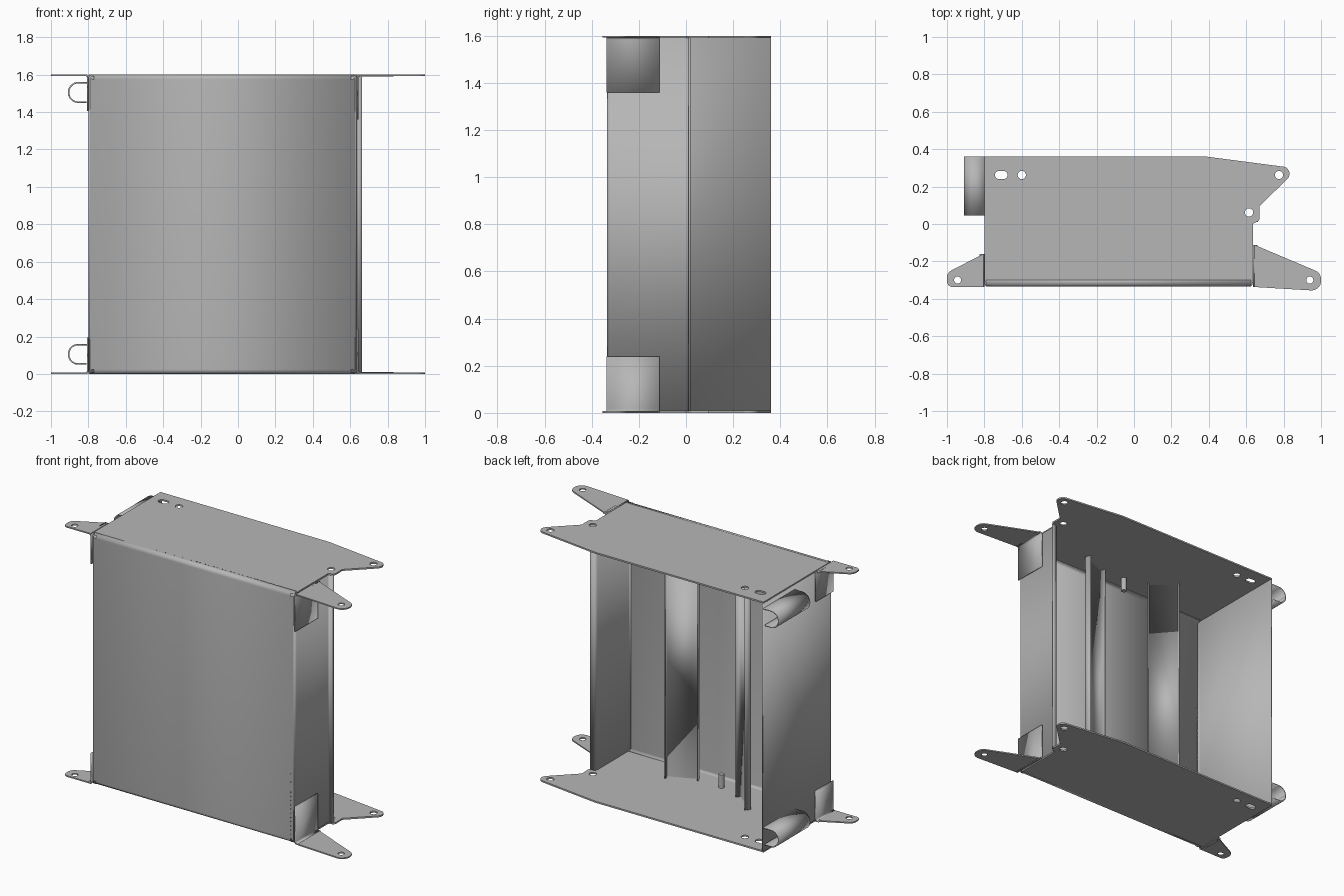
import bpy, bmesh, math
from mathutils import Vector

if "Cube" in bpy.data.objects:
    bpy.data.objects.remove(bpy.data.objects["Cube"], do_unlink=True)

HEIGHT, SHEET = 1.6, 0.01

steel = bpy.data.materials.new("sheet_grey")
steel.use_nodes = True
steel.diffuse_color = (0.47, 0.47, 0.47, 1)
steel.node_tree.nodes["Principled BSDF"].inputs["Base Color"].default_value = (0.47, 0.47, 0.47, 1)


def add(name, mesh):
    ob = bpy.data.objects.new(name, mesh)
    bpy.context.collection.objects.link(ob)
    mesh.materials.clear()
    mesh.materials.append(steel)
    bpy.ops.object.select_all(action='DESELECT')
    ob.select_set(True)
    bpy.context.view_layer.objects.active = ob
    bpy.ops.object.shade_smooth_by_angle(angle=math.radians(35))
    return ob


def fillet(points, closed=False, steps=8):
    """Round each (a, b, radius) corner of a path; no radius keeps it sharp."""
    out, n = [], len(points)
    for i, p in enumerate(points):
        here = Vector(p[:2])
        if len(p) < 3 or (not closed and i in (0, n - 1)):
            out.append(here)
            continue
        d1 = (Vector(points[i - 1][:2]) - here).normalized()
        d2 = (Vector(points[(i + 1) % n][:2]) - here).normalized()
        half = d1.angle(d2) / 2
        centre = here + (d1 + d2).normalized() * p[2] / math.sin(half)
        start = here + d1 * p[2] / math.tan(half) - centre
        end = here + d2 * p[2] / math.tan(half) - centre
        total = start.angle(end)
        for k in range(steps + 1):
            t = k / steps
            out.append(centre + (start * math.sin((1 - t) * total)
                                 + end * math.sin(t * total)) / math.sin(total))
    return out


def folded(name, path, axis, lo, hi, thick=SHEET):
    """Bent sheet: a path swept along one axis, given thickness."""
    bm = bmesh.new()
    rows = []
    for level in (lo, hi):
        row = []
        for a, b in fillet(path):
            co = [a, b]
            co.insert(axis, level)
            row.append(bm.verts.new(co))
        rows.append(row)
    for i in range(len(rows[0]) - 1):
        bm.faces.new((rows[0][i], rows[0][i + 1], rows[1][i + 1], rows[1][i]))
    mesh = bpy.data.meshes.new(name)
    bm.to_mesh(mesh)
    bm.free()
    ob = add(name, mesh)
    mod = ob.modifiers.new("thickness", 'SOLIDIFY')
    mod.thickness, mod.offset, mod.use_even_offset = thick, 0, True
    return ob


def hole(x, y, r, stretch=0):
    """Round hole, or a slot when stretched along x."""
    pts = []
    for k in range(24):
        a = math.tau * (k + 0.5) / 24
        pts.append((x + math.copysign(stretch, math.cos(a)) + r * math.cos(a), y + r * math.sin(a)))
    return pts


def plate(name, outline, holes, z, thick=SHEET):
    """Flat horizontal sheet with holes, centred on height z."""
    curve = bpy.data.curves.new(name, 'CURVE')
    curve.dimensions, curve.fill_mode, curve.extrude = '2D', 'BOTH', thick / 2
    for ring in [fillet(outline, True)] + holes:
        sp = curve.splines.new('POLY')
        sp.points.add(len(ring) - 1)
        for pt, (x, y) in zip(sp.points, ring):
            pt.co = (x, y, 0, 1)
        sp.use_cyclic_u = True
    temp = bpy.data.objects.new(name + "_outline", curve)
    bpy.context.collection.objects.link(temp)
    bpy.context.view_layer.update()
    mesh = bpy.data.meshes.new_from_object(
        temp.evaluated_get(bpy.context.evaluated_depsgraph_get()))
    bpy.data.objects.remove(temp, do_unlink=True)
    ob = add(name, mesh)
    ob.location.z = z
    return ob


# Front panel, bent back into the top and bottom plates
folded("front_panel", [(-0.30, 0.005), (-0.33, 0.005, 0.02),
                       (-0.33, 1.595, 0.02), (-0.30, 1.595)], 0, -0.79, 0.625)

# Side walls, bent round from the front panel
folded("right_wall", [(-0.77, -0.33), (-0.795, -0.33, 0.015), (-0.795, 0.36)], 2, 0.008, 1.592)
folded("left_wall", [(0.605, -0.33), (0.63, -0.33, 0.015), (0.63, 0.015, 0.015),
                     (0.663, 0.015)], 2, 0.008, 1.592)

# Top and bottom plates with mounting ears and holes
OUTLINE = [(-0.80, -0.31), (0.635, -0.31), (0.635, 0.0), (0.672, 0.02, 0.02),
           (0.67, 0.095), (0.85, 0.27, 0.04), (0.81, 0.305, 0.03),
           (0.39, 0.36), (-0.80, 0.36)]

# Slanted inner channels: end points seen from above
CHANNELS = {"left_channel": ((0.25, -0.16), (0.075, -0.235)),
            "right_channel": ((-0.265, -0.18), (-0.41, -0.063))}
for name, ends in CHANNELS.items():
    a, b = Vector(ends[0]), Vector(ends[1])
    along = (b - a).normalized()
    lip = Vector((along.y, -along.x)) * 0.035
    folded(name, [tuple(a + lip), tuple(a), tuple(b), tuple(b + lip)], 2, 0.01, 1.59, 0.008)


def at(low, is_top):
    """Height measured inward from the bottom or the top."""
    return HEIGHT - low if is_top else low


for level, top in (("bottom", False), ("top", True)):
    plate(level + "_plate", OUTLINE,
          [hole(-0.71, 0.262, 0.022, 0.012), hole(-0.60, 0.262, 0.022),
           hole(0.775, 0.262, 0.022), hole(0.615, 0.062, 0.022)], at(0.005, top))

    # Left bracket: tapered ear and wall tab
    z = at(0.004, top)
    plate(level + "_left_ear", [(0.645, -0.112), (1.0, -0.262, 0.05),
                                (1.0, -0.358, 0.05), (0.645, -0.337)],
          [hole(0.94, -0.30, 0.019)], z, 0.008)
    folded(level + "_left_tab", [(0.66, z), (0.639, z, 0.012), (0.639, at(0.24, top))],
           1, -0.337, -0.112, 0.008)

    # Right bracket: shorter ear and wall tab
    plate(level + "_right_ear", [(-0.805, -0.16), (-1.0, -0.26, 0.045),
                                 (-1.0, -0.337, 0.03), (-0.805, -0.337)],
          [hole(-0.943, -0.30, 0.019)], z, 0.008)
    folded(level + "_right_tab", [(-0.825, z), (-0.804, z, 0.012), (-0.804, at(0.195, top))],
           1, -0.337, -0.16, 0.008)

    # Rolled loop on the right wall
    mid = 1.505 if top else 0.105
    folded(level + "_loop", [(-0.80, mid + 0.052), (-0.906, mid + 0.052, 0.0519),
                             (-0.906, mid - 0.052, 0.0519), (-0.81, mid - 0.052)],
           1, 0.045, 0.36, 0.008)

    # Small inner pin
    bm = bmesh.new()
    bmesh.ops.create_cone(bm, cap_ends=True, segments=20, radius1=0.017, radius2=0.017, depth=0.09)
    mesh = bpy.data.meshes.new(level + "_pin")
    bm.to_mesh(mesh)
    bm.free()
    add(level + "_pin", mesh).location = (-0.10, -0.215, at(0.05, top))
